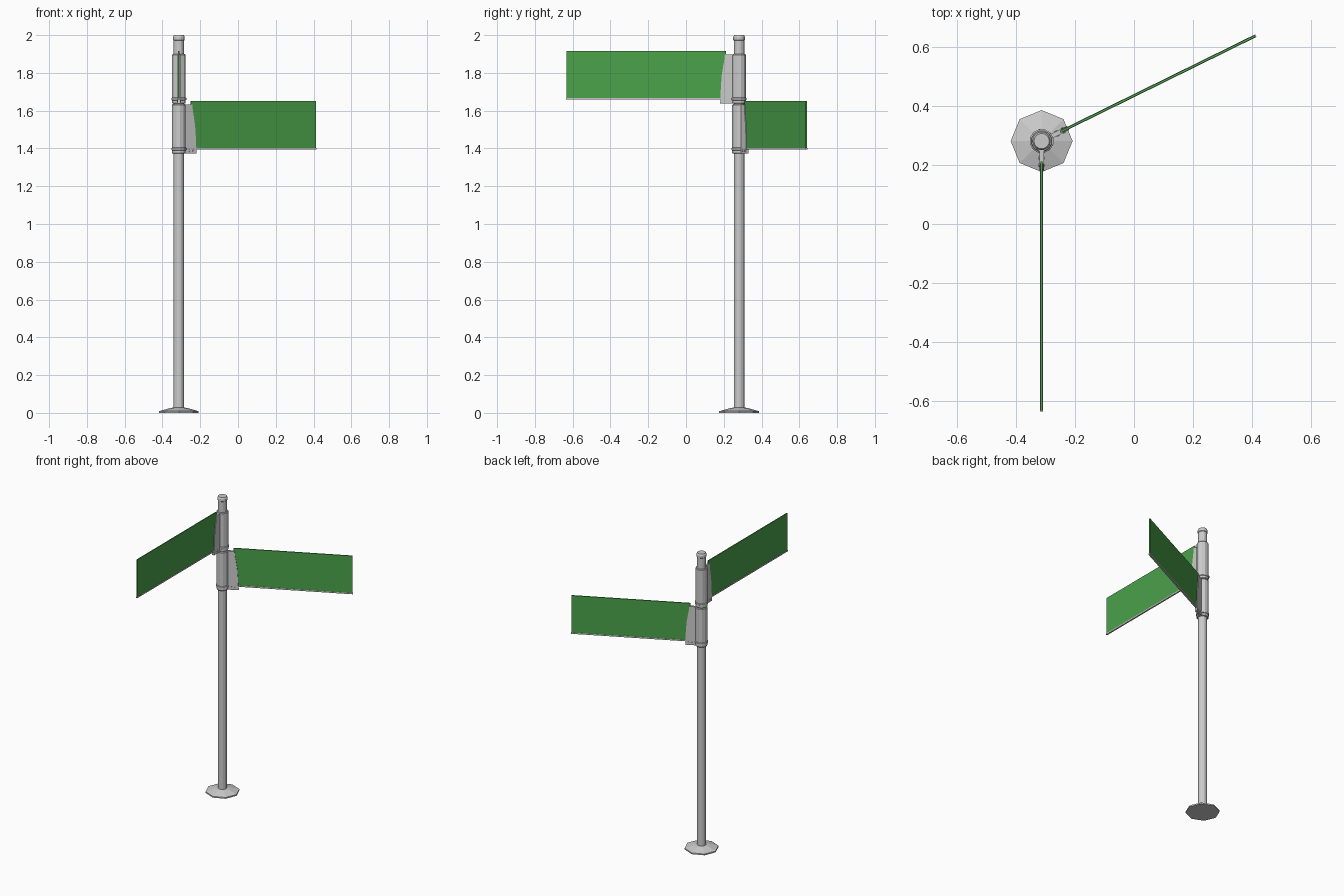
import bpy, bmesh, math
from mathutils import Matrix, Vector

if "Cube" in bpy.data.objects:
    bpy.data.objects.remove(bpy.data.objects["Cube"])

PX, PY = -0.313, 0.281          # post axis

green = bpy.data.materials.new("sign_green")
green.diffuse_color = (0.07, 0.36, 0.07, 1)
green.use_nodes = True
green.node_tree.nodes["Principled BSDF"].inputs["Base Color"].default_value = green.diffuse_color


def finish(name, bm, angle=0.0, z=0.0, mat=None):
    """Turn a bmesh built around the post axis into a placed object."""
    bmesh.ops.recalc_face_normals(bm, faces=bm.faces)
    me = bpy.data.meshes.new(name)
    bm.to_mesh(me)
    bm.free()
    me.transform(Matrix.Translation((PX, PY, z)) @ Matrix.Rotation(angle, 4, 'Z'))
    if mat:
        me.materials.append(mat)
    ob = bpy.data.objects.new(name, me)
    bpy.context.collection.objects.link(ob)
    return ob


def lathe(name, profile, sides, z=0.0, angle=0.0):
    """Stack of rings (radius, height), capped at both ends."""
    bm = bmesh.new()
    rings = [[bm.verts.new((r * math.cos(2 * math.pi * i / sides),
                            r * math.sin(2 * math.pi * i / sides), h))
              for i in range(sides)] for r, h in profile]
    for a, b in zip(rings, rings[1:]):
        for i in range(sides):
            j = (i + 1) % sides
            bm.faces.new((a[i], a[j], b[j], b[i]))
    bm.faces.new(rings[0])
    bm.faces.new(rings[-1])
    return finish(name, bm, angle, z)


def plate(name, outline, thick, z, angle, mat=None):
    """Outline in the (distance from post, height) plane, thickened sideways."""
    bm = bmesh.new()
    face = bm.faces.new([bm.verts.new((d, -thick / 2, h)) for d, h in outline])
    ext = bmesh.ops.extrude_face_region(bm, geom=[face])["geom"]
    bmesh.ops.translate(bm, vec=(0, thick, 0),
                        verts=[v for v in ext if isinstance(v, bmesh.types.BMVert)])
    return finish(name, bm, angle, z, mat)


def rect(d0, d1, h0, h1):
    return [(d0, h0), (d1, h0), (d1, h1), (d0, h1)]


# octagonal foot, post and cap
lathe("base_foot", [(0.105, 0), (0.105, 0.009), (0.045, 0.026), (0.03, 0.028)], 8)
lathe("post", [(0.028, 0.02), (0.028, 1.978)], 16)
lathe("post_cap", [(0.028, 1.972), (0.031, 1.975), (0.031, 1.99), (0.026, 2.0)], 16)


def sign_arm(label, z, angle, end):
    # clamp sleeve with a collar near its lower end
    lathe(label + "_sleeve",
          [(0.034, 0), (0.037, 0.004), (0.037, 0.018), (0.041, 0.020),
           (0.041, 0.030), (0.037, 0.032), (0.037, 0.258), (0.034, 0.262)],
          12, z, angle + math.pi / 12)
    # bracket with the wavy outer edge
    plate(label + "_bracket",
          [(0.03, 0), (0.100, 0), (0.098, 0.06), (0.095, 0.11), (0.092, 0.15),
           (0.084, 0.20), (0.078, 0.235), (0.077, 0.26), (0.03, 0.26)],
          0.015, z, angle)
    # bolts across the bracket foot
    for d in (0.058, 0.082):
        bm = bmesh.new()
        bmesh.ops.create_cone(bm, cap_ends=True, segments=6, radius1=0.006,
                              radius2=0.006, depth=0.021,
                              matrix=Matrix.Translation((d, 0, 0.016))
                              @ Matrix.Rotation(math.pi / 2, 4, 'X'))
        finish(label + "_bolt", bm, angle, z)
    # green panel and its lower rail
    plate(label + "_panel", rect(0.070, end, 0.028, 0.280), 0.007, z, angle, green)
    plate(label + "_rail", rect(0.070, end + 0.003, 0.022, 0.030), 0.010, z, angle)


sign_arm("upper_sign", 1.637, -math.pi / 2, 0.913)
sign_arm("lower_sign", 1.372, math.radians(26.2), 0.806)
